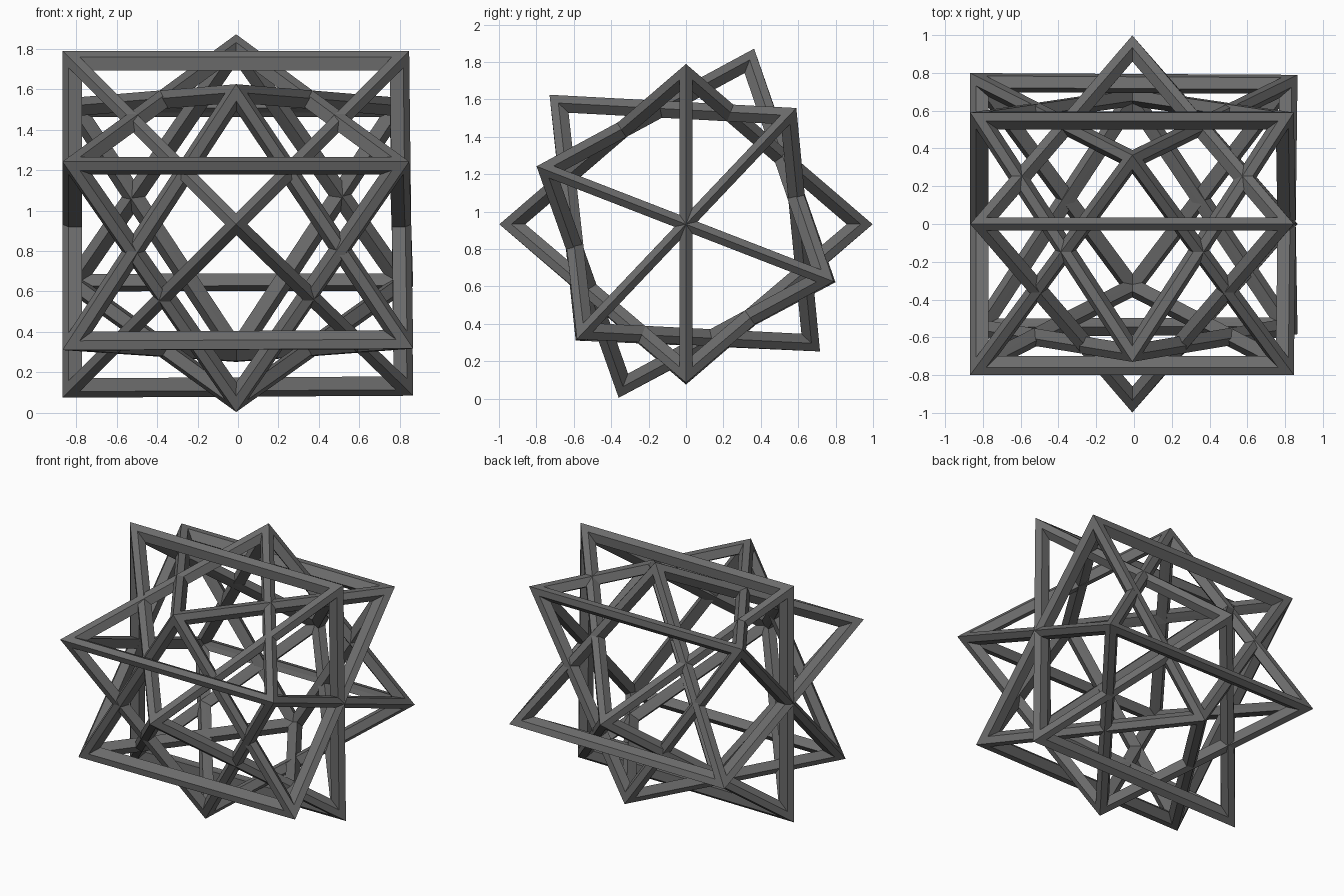
import bpy, bmesh, math
from mathutils import Vector

if "Cube" in bpy.data.objects:
    bpy.data.objects.remove(bpy.data.objects["Cube"])

CENTRE = Vector((0, 0, 0.932))
RAIL = 0.046      # width of each outer strip of a beam
INNER = 0.89      # scale of the inner centre line of a beam
WINDOW = 0.92     # scale of the inner window edge

grey = bpy.data.materials.new("dark_grey")
grey.diffuse_color = (0.15, 0.15, 0.15, 1)
grey.use_nodes = True
grey.node_tree.nodes["Principled BSDF"].inputs["Base Color"].default_value = grey.diffuse_color


def octahedron_frame(name, angle, apex_a, apex_b):
    """Open octahedron made of mitred five-sided beams, turned about x."""
    up = Vector((0, math.cos(angle), math.sin(angle)))
    out = Vector((0, math.sin(angle), -math.cos(angle)))
    x = Vector((1, 0, 0))
    # square ring of four corners, then the two apexes
    ring = [(-0.867, 0.857), (0.846, 0.857), (0.866, -0.847), (-0.867, -0.857)]
    pts = [x * a + up * b for a, b in ring]
    pts += [out * apex_a - x * 0.009, out * -apex_b - x * 0.009]

    bm = bmesh.new()
    outer = [bm.verts.new(p + CENTRE) for p in pts]
    inner = [bm.verts.new(p * INNER + CENTRE) for p in pts]

    for apex in (4, 5):
        for i in range(4):
            tri = [i, (i + 1) % 4, apex]
            # window corners, set in from the edges of each triangular side
            window, back = [], []
            for k in range(3):
                p = pts[tri[k]]
                a = (pts[tri[k - 1]] - p).normalized()
                b = (pts[tri[(k + 1) % 3]] - p).normalized()
                q = p + (a + b) * RAIL / a.cross(b).length
                window.append(bm.verts.new(q + CENTRE))
                back.append(bm.verts.new(q * WINDOW + CENTRE))
            # outer strip, window wall and inner strip of each beam
            for k in range(3):
                n = (k + 1) % 3
                s, e = tri[k], tri[n]
                bm.faces.new((outer[s], outer[e], window[n], window[k]))
                bm.faces.new((window[k], window[n], back[n], back[k]))
                bm.faces.new((back[k], back[n], inner[e], inner[s]))

    bmesh.ops.recalc_face_normals(bm, faces=bm.faces)
    mesh = bpy.data.meshes.new(name)
    bm.to_mesh(mesh)
    bm.free()
    mesh.materials.append(grey)
    bpy.context.collection.objects.link(bpy.data.objects.new(name, mesh))


# Three interlocking frames sharing the x axis
octahedron_frame("upright_frame", math.radians(90), 0.998, 0.998)
octahedron_frame("forward_frame", math.radians(46.5), 0.988, 1.006)
octahedron_frame("backward_frame", math.radians(158.8), 1.007, 0.995)
